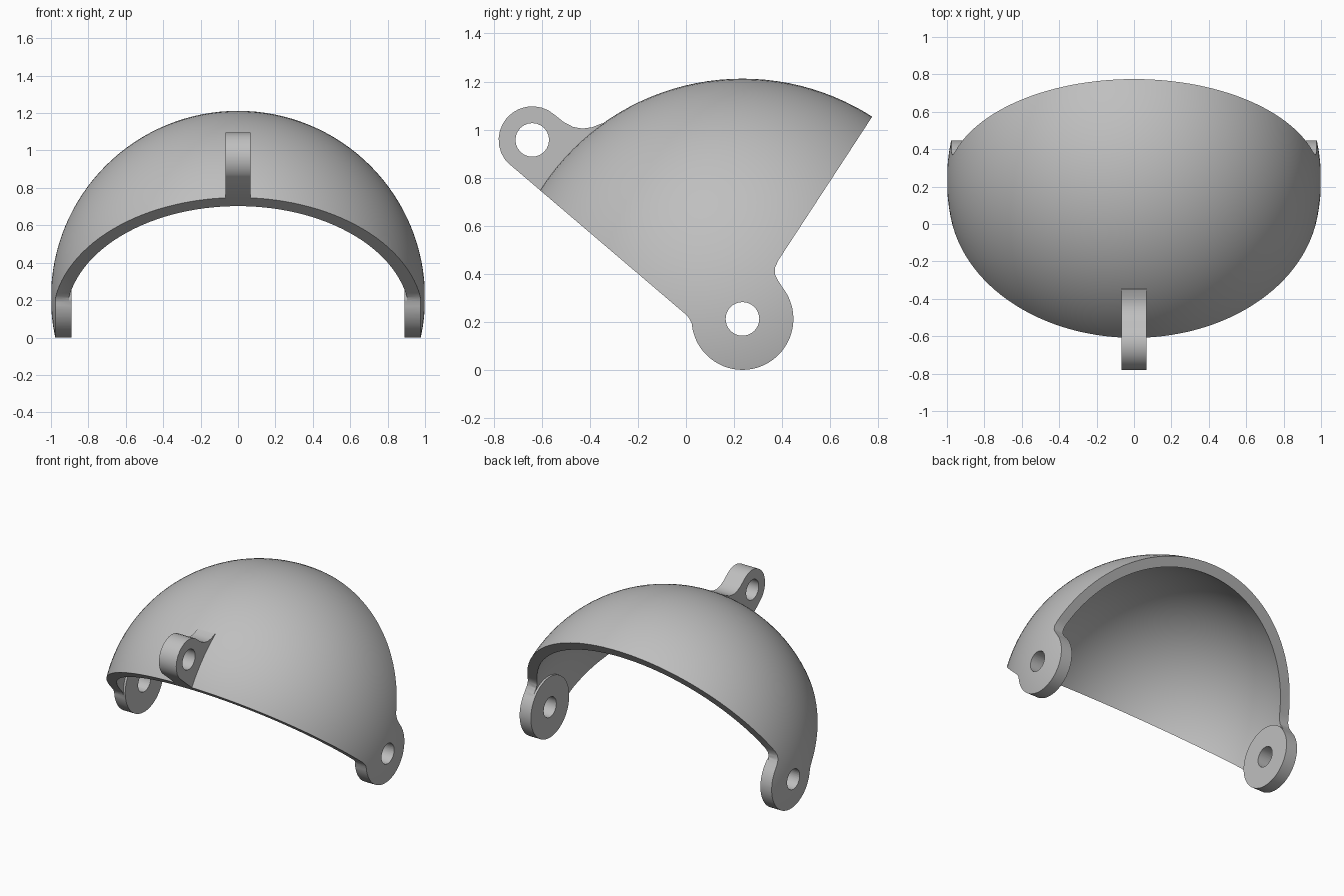
import bpy
import bmesh
from math import cos, sin, pi, radians

cube = bpy.data.objects.get("Cube")
if cube:
    bpy.data.objects.remove(cube)

# Main dimensions; side-view points are (y, z)
PIVOT = (0.235, 0.212)
EAR_R = 0.212
TAB = (-0.64, 0.957)
TAB_R = 0.14
HOLE_R = 0.07

grey = bpy.data.materials.new("plain grey")
grey.use_nodes = True
colour = (0.52, 0.52, 0.52, 1)
grey.diffuse_color = colour
grey.node_tree.nodes["Principled BSDF"].inputs["Base Color"].default_value = colour


def arc(centre, r, start, end, n):
    angles = [radians(start + (end - start) * i / n) for i in range(n + 1)]
    return [(centre[0] + r * cos(a), centre[1] + r * sin(a)) for a in angles]


def prism(name, outline, x0, x1):
    """Extrude a side-view outline from x0 to x1."""
    bm = bmesh.new()
    face = bm.faces.new([bm.verts.new((x0, y, z)) for y, z in outline])
    side = bmesh.ops.extrude_face_region(bm, geom=[face])
    moved = [v for v in side["geom"] if isinstance(v, bmesh.types.BMVert)]
    bmesh.ops.translate(bm, verts=moved, vec=(x1 - x0, 0, 0))
    bmesh.ops.recalc_face_normals(bm, faces=bm.faces)
    mesh = bpy.data.meshes.new(name)
    bm.to_mesh(mesh)
    bm.free()
    obj = bpy.data.objects.new(name, mesh)
    bpy.context.collection.objects.link(obj)
    return obj


def disc(name, centre, r, x0, x1, n):
    return prism(name, arc(centre, r, 0, 360, n)[:-1], x0, x1)


def ball(name, r):
    bpy.ops.mesh.primitive_uv_sphere_add(
        segments=128, ring_count=64, radius=r,
        location=(0, *PIVOT), rotation=(0, pi / 2, 0))
    obj = bpy.context.object
    obj.name = name
    bpy.ops.object.transform_apply(location=True, rotation=True, scale=True)
    return obj


def combine(target, tool, operation):
    """Apply one boolean and discard its tool."""
    tool.hide_render = True
    mod = target.modifiers.new("Combine", "BOOLEAN")
    mod.operation = operation
    mod.solver = "EXACT"
    mod.object = tool
    bpy.context.view_layer.objects.active = target
    bpy.ops.object.modifier_apply(modifier=mod.name)
    bpy.data.objects.remove(tool)


# Solid dome with the blended front tab
shell = ball("domed_shell_with_lugs", 1.0)
tab_outline = arc(TAB, TAB_R, 229, 49, 14)
tab_outline += [(-0.51, 1.032), (-0.47, 1.011), (-0.43, 1.004), (-0.39, 1.01),
                (-0.35, 1.026), (-0.2, 0.9), (-0.4, 0.5)]
combine(shell, prism("front_tab", tab_outline, -0.067, 0.067), "UNION")

# Side outline: two sloping rims running into round ears
outline = [(-1.42, 1.44), (-0.005, 0.234), (0.014, 0.214), (0.024, 0.192)]
outline += arc(PIVOT, EAR_R, 192, 398, 48)
outline += [(0.384, 0.37), (0.371, 0.395), (0.37, 0.425), (0.385, 0.457),
            (1.2, 1.704), (1.2, 2), (-1.42, 2)]
combine(shell, prism("side_outline", outline, -1.3, 1.3), "INTERSECT")

# Hollow that leaves the thick flat-faced ears standing
hollow = ball("hollow", 0.93)
for side in (-1, 1):
    combine(hollow, disc("ear_space", PIVOT, EAR_R + 0.001,
                         side * 0.89, side * 1.2, 64), "DIFFERENCE")
combine(shell, hollow, "DIFFERENCE")

# Pin holes
combine(shell, disc("ear_holes", PIVOT, HOLE_R, -1.3, 1.3, 32), "DIFFERENCE")
combine(shell, disc("tab_hole", TAB, HOLE_R, -0.3, 0.3, 24), "DIFFERENCE")

shell.data.materials.clear()
shell.data.materials.append(grey)
bpy.ops.object.select_all(action="DESELECT")
shell.select_set(True)
bpy.context.view_layer.objects.active = shell
bpy.ops.object.shade_smooth_by_angle(angle=radians(30))
